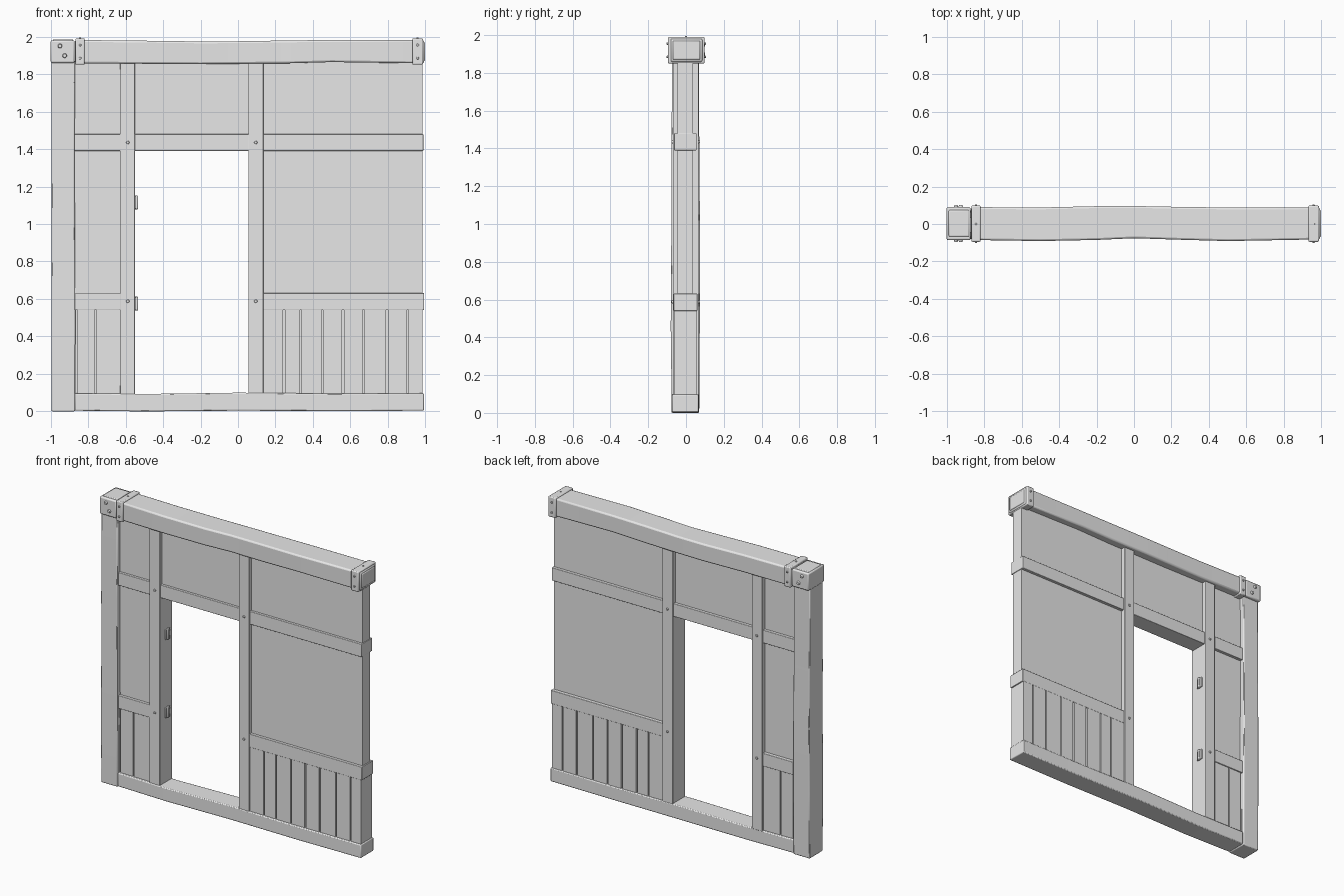
import bpy, bmesh, math
from mathutils import Matrix, Vector

old = bpy.data.objects.get("Cube")
if old:
    bpy.data.objects.remove(old, do_unlink=True)

grey = bpy.data.materials.new("plain_grey")
grey.use_nodes = True
COLOUR = (0.8, 0.8, 0.8, 1)
grey.diffuse_color = COLOUR
grey.node_tree.nodes["Principled BSDF"].inputs["Base Color"].default_value = COLOUR


def finish(name, bm, bevel=0.0):
    bmesh.ops.recalc_face_normals(bm, faces=bm.faces)
    mesh = bpy.data.meshes.new(name)
    bm.to_mesh(mesh)
    bm.free()
    mesh.materials.append(grey)
    ob = bpy.data.objects.new(name, mesh)
    bpy.context.collection.objects.link(ob)
    if bevel:
        mod = ob.modifiers.new("worn_edges", "BEVEL")
        mod.width = bevel
        mod.segments = 2
        mod.limit_method = "ANGLE"
    bpy.ops.object.select_all(action="DESELECT")
    bpy.context.view_layer.objects.active = ob
    ob.select_set(True)
    bpy.ops.object.shade_smooth_by_angle(angle=math.radians(35))


def add_box(bm, x, y, z):
    size = Vector((x[1] - x[0], y[1] - y[0], z[1] - z[0]))
    mid = Vector((x[0] + x[1], y[0] + y[1], z[0] + z[1])) / 2
    bmesh.ops.create_cube(bm, size=1, matrix=Matrix.Translation(mid) @ Matrix.Diagonal(size).to_4x4())


def box(name, x, y, z, bevel=0.003):
    bm = bmesh.new()
    add_box(bm, x, y, z)
    finish(name, bm, bevel)


def hewn(name, axis, sections, bevel=0.006):
    """Timber lofted along an axis from (position, a0, a1, b0, b1) sections."""
    bm = bmesh.new()
    rings = []
    for t, a0, a1, b0, b1 in sections:
        ring = []
        for a, b in ((a0, b0), (a1, b0), (a1, b1), (a0, b1)):
            ring.append(bm.verts.new((t, a, b) if axis == "x" else (a, b, t)))
        rings.append(ring)
    for r, s in zip(rings, rings[1:]):
        for i in range(4):
            bm.faces.new((r[i], r[i - 1], s[i - 1], s[i]))
    bm.faces.new(rings[0])
    bm.faces.new(rings[-1])
    finish(name, bm, bevel)


def bolt(name, at, axis, radius=0.01, height=0.012):
    bm = bmesh.new()
    bmesh.ops.create_cone(bm, cap_ends=True, segments=10, radius1=radius,
                          radius2=radius * 0.7, depth=height)
    turn = Vector((0, 0, 1)).rotation_difference(Vector(axis)).to_matrix().to_4x4()
    bm.transform(Matrix.Translation(at) @ turn)
    finish(name, bm)


def both_bolts(name, x, z, front, back, radius=0.01):
    bolt(name + "_front", (x, front, z), (0, -1, 0), radius)
    bolt(name + "_back", (x, back, z), (0, 1, 0), radius)


def grooved(name, x, y, z, grooves, gap=0.009):
    """Planked panel: a thinner core with planks between the grooves."""
    bm = bmesh.new()
    add_box(bm, x, (y[0] + 0.012, y[1] - 0.012), z)
    edges = [x[0]] + [g + s * gap / 2 for g in grooves for s in (-1, 1)] + [x[1]]
    for a, b in zip(edges[::2], edges[1::2]):
        add_box(bm, (a, b), y, z)
    finish(name, bm)


# Main frame timbers
hewn("corner_post", "z", [(0, -0.995, -0.87, -0.075, 0.07), (0.45, -0.996, -0.868, -0.081, 0.073),
                          (0.9, -0.994, -0.87, -0.078, 0.075), (1.3, -0.995, -0.872, -0.078, 0.071),
                          (1.87, -0.995, -0.87, -0.073, 0.068)])
hewn("top_beam", "x", [(-0.87, -0.085, 0.09, 1.857, 1.982), (-0.5, -0.091, 0.088, 1.855, 1.978),
                       (-0.2, -0.085, 0.095, 1.853, 1.974), (0, -0.076, 0.096, 1.855, 1.975),
                       (0.25, -0.084, 0.091, 1.857, 1.979), (0.5, -0.091, 0.088, 1.864, 1.982),
                       (0.993, -0.082, 0.088, 1.857, 1.982)], 0.01)
hewn("bottom_beam", "x", [(-0.87, -0.073, 0.066, 0.004, 0.097), (-0.5, -0.077, 0.066, 0.0, 0.093),
                          (0, -0.074, 0.07, 0.004, 0.1), (0.5, -0.076, 0.066, 0.002, 0.095),
                          (0.992, -0.074, 0.066, 0.004, 0.097)])

# Door posts
DOOR_Y = (-0.07, 0.067)
box("door_post_right", (-0.63, -0.55), DOOR_Y, (0.09, 1.86))
box("door_post_left", (0.055, 0.135), DOOR_Y, (0.09, 1.86))

# Recessed plaster panels
PANEL_Y = (-0.046, 0.036)
for name, x, z in (("narrow_panel", (-0.88, -0.62), (0.6, 1.87)),
                   ("lintel_panel", (-0.56, 0.06), (1.45, 1.87)),
                   ("wide_panel", (0.13, 0.985), (0.6, 1.87))):
    box(name, x, PANEL_Y, z, 0)

# Horizontal rails
RAIL_Y = (-0.063, 0.056)
for name, x in (("upper_rail_narrow", (-0.875, -0.625)), ("upper_rail_lintel", (-0.555, 0.06)),
                ("upper_rail_wide", (0.13, 0.989))):
    box(name, x, RAIL_Y, (1.39, 1.48))
box("lower_rail_narrow", (-0.875, -0.625), (-0.065, 0.06), (0.54, 0.63))
box("lower_rail_wide", (0.13, 0.993), (-0.065, 0.06), (0.54, 0.632))

# Planked lower panels
grooved("narrow_planks", (-0.875, -0.62), (-0.058, 0.053), (0.09, 0.55), (-0.862, -0.76))
grooved("wide_planks", (0.13, 0.985), (-0.064, 0.059), (0.09, 0.542),
        (0.245, 0.335, 0.45, 0.56, 0.67, 0.795, 0.905))

# Metal collar on the post and straps round the top beam
box("post_collar", (-1.0, -0.872), (-0.086, 0.09), (1.86, 1.98), 0.008)
box("post_end", (-0.989, -0.879), (-0.068, 0.074), (1.95, 1.985), 0.006)
for name, x in (("strap_right", (-0.868, -0.818)), ("strap_left", (0.93, 0.987))):
    box(name, x, (-0.095, 0.098), (1.85, 1.99), 0.006)
    mid = sum(x) / 2
    for i, z in enumerate((1.955, 1.885)):
        both_bolts(f"{name}_bolt_{i}", mid, z, -0.096, 0.099, 0.008)
    bolt(name + "_top_bolt", (mid, 0, 1.988), (0, 0, 1), 0.008)
box("beam_end", (0.97, 0.998), (-0.07, 0.075), (1.87, 1.97), 0.006)
for i, (x, z) in enumerate(((-0.95, 1.95), (-0.925, 1.898))):
    both_bolts(f"collar_bolt_{i}", x, z, -0.09, 0.095, 0.013)

# Pegs where rails meet posts
for i, x in enumerate((-0.588, 0.095)):
    both_bolts(f"upper_peg_{i}", x, 1.435, -0.071, 0.068)
    both_bolts(f"lower_peg_{i}", x, 0.588, -0.071, 0.068)

# Door hinges on the jamb
for name, z in (("upper_hinge", 1.115), ("lower_hinge", 0.575)):
    box(name + "_leaf", (-0.555, -0.543), (-0.012, 0.035), (z - 0.035, z + 0.035))
    box(name + "_pin", (-0.555, -0.534), (0.0, 0.02), (z - 0.037, z + 0.037), 0.004)
